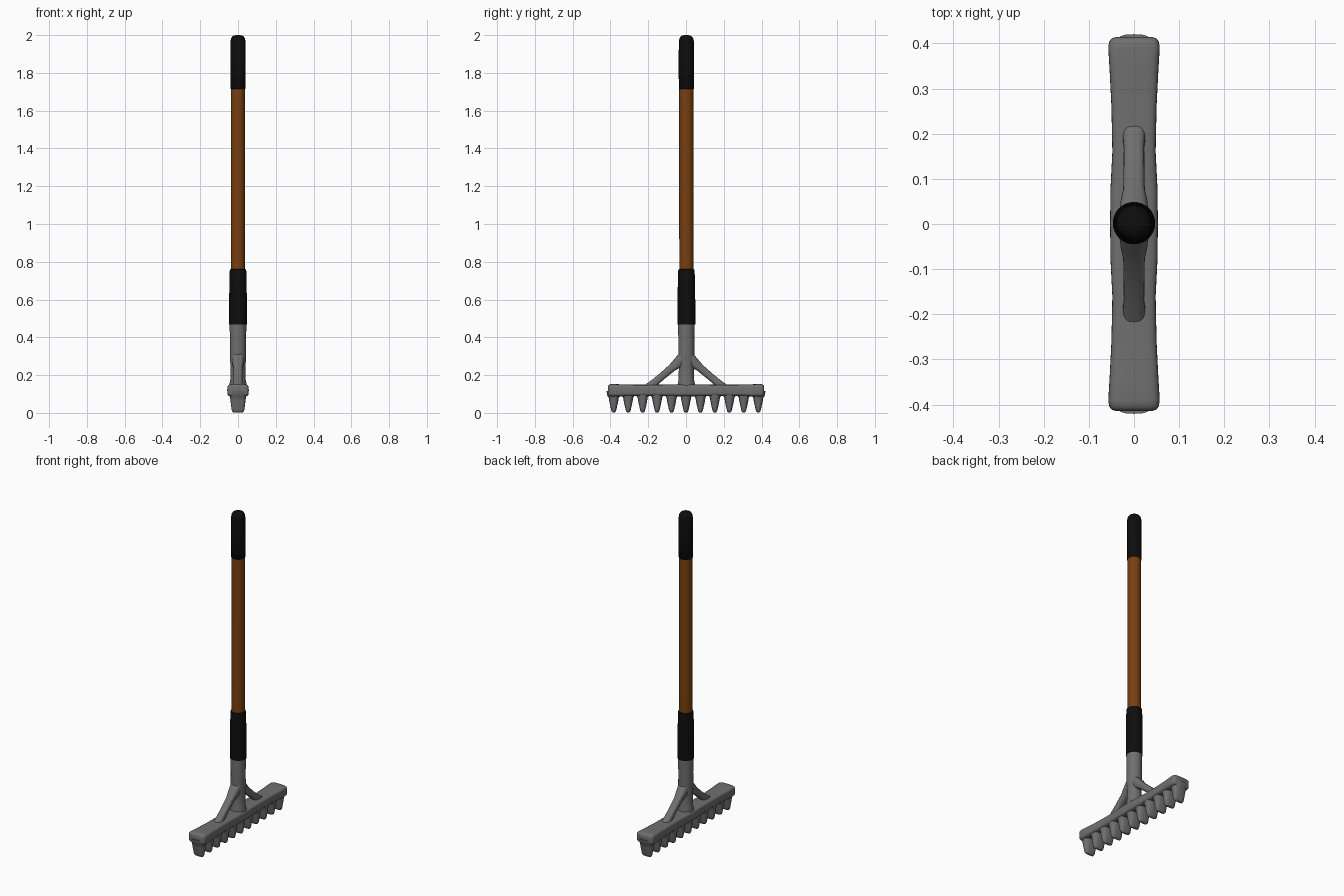
import bpy, bmesh, math
from mathutils import Vector

if "Cube" in bpy.data.objects:
    bpy.data.objects.remove(bpy.data.objects["Cube"])


def material(name, rgb):
    m = bpy.data.materials.new(name)
    m.diffuse_color = (*rgb, 1)
    m.use_nodes = True
    m.node_tree.nodes["Principled BSDF"].inputs["Base Color"].default_value = m.diffuse_color
    return m


STEEL = material("grey steel", (0.16, 0.16, 0.16))
WOOD = material("brown wood", (0.19, 0.05, 0.005))
RUBBER = material("black rubber", (0.004, 0.004, 0.004))


def loft(name, sections, u, v, mat, power=2.0, sides=32, angle=50):
    """Skin superellipse rings; each section is (centre, half u, half v)."""
    u, v = Vector(u), Vector(v)
    bm = bmesh.new()
    rings = []
    for centre, hu, hv in sections:
        ring = []
        for i in range(sides):
            a = 2 * math.pi * i / sides
            c, s = math.cos(a), math.sin(a)
            cu = math.copysign(abs(c) ** (2 / power), c) * hu
            cv = math.copysign(abs(s) ** (2 / power), s) * hv
            ring.append(bm.verts.new(Vector(centre) + u * cu + v * cv))
        rings.append(ring)
    for a, b in zip(rings, rings[1:]):
        for i in range(sides):
            j = (i + 1) % sides
            bm.faces.new((a[i], a[j], b[j], b[i]))
    bm.faces.new(rings[0][::-1])
    bm.faces.new(rings[-1])
    bmesh.ops.recalc_face_normals(bm, faces=bm.faces)
    me = bpy.data.meshes.new(name)
    bm.to_mesh(me)
    bm.free()
    me.materials.append(mat)
    ob = bpy.data.objects.new(name, me)
    bpy.context.collection.objects.link(ob)
    bpy.ops.object.select_all(action='DESELECT')
    ob.select_set(True)
    bpy.context.view_layer.objects.active = ob
    bpy.ops.object.shade_smooth_by_angle(angle=math.radians(angle))
    return ob


def turned(name, profile, mat):
    """Round upright part from (radius, z) pairs."""
    return loft(name, [((0, 0.002, z), r, r) for r, z in profile],
                (1, 0, 0), (0, 1, 0), mat)


# Pole: wooden shaft with two rubber grips
turned("wooden_shaft", [(0.037, 0.70), (0.038, 1.0), (0.038, 1.75)], WOOD)
turned("top_grip", [(0.037, 1.714), (0.040, 1.717), (0.041, 1.85), (0.040, 1.965),
                    (0.037, 1.982), (0.030, 1.993), (0.018, 1.999), (0.004, 2.0)], RUBBER)
turned("lower_grip", [(0.040, 0.465), (0.047, 0.468), (0.047, 0.60),
                      (0.044, 0.75), (0.042, 0.759), (0.037, 0.761)], RUBBER)

# Steel socket, flaring a little where it meets the bar
turned("socket", [(0.047, 0.11), (0.046, 0.15), (0.041, 0.175), (0.040, 0.25),
                  (0.043, 0.30), (0.042, 0.38), (0.044, 0.44), (0.044, 0.47)], STEEL)

# Crossbar with rounded ends, slightly wider at ends and middle
half = [(0.0, 0.053, 0.032), (0.08, 0.052, 0.031), (0.16, 0.048, 0.030),
        (0.26, 0.050, 0.030), (0.34, 0.054, 0.032), (0.39, 0.057, 0.034),
        (0.404, 0.055, 0.032), (0.411, 0.050, 0.027), (0.414, 0.042, 0.020)]
bar = [(-y, a, b) for y, a, b in reversed(half[1:])] + half
loft("crossbar", [((0, y, 0.119), a, b) for y, a, b in bar],
     (1, 0, 0), (0, 0, 1), STEEL, power=4.5, sides=40)

# Eleven tapered teeth with blunt tips
tooth = [(0.115, 0.046, 0.038), (0.092, 0.044, 0.035), (0.082, 0.042, 0.027),
         (0.065, 0.040, 0.024), (0.040, 0.037, 0.019), (0.018, 0.034, 0.014),
         (0.008, 0.031, 0.011), (0.003, 0.026, 0.007), (0.002, 0.018, 0.003)]
for i in range(11):
    y = (i - 5) * 0.0765
    loft(f"tooth_{i + 1}", [((0, y, z), a, b) for z, a, b in tooth],
         (1, 0, 0), (0, 1, 0), STEEL, power=2.8, sides=24)

# Diagonal braces, thickened where they join socket and bar
for side, name in ((1, "back_brace"), (-1, "front_brace")):
    top, foot = Vector((0, 0.012 * side, 0.291)), Vector((0, 0.205 * side, 0.128))
    d = (foot - top).normalized()
    steps = [(0, 0.034, 0.034), (0.17, 0.030, 0.028), (0.32, 0.024, 0.021),
             (0.6, 0.023, 0.019), (0.82, 0.023, 0.020), (1, 0.026, 0.024)]
    loft(name, [(top.lerp(foot, t), a, b) for t, a, b in steps],
         (1, 0, 0), d.cross(Vector((1, 0, 0))), STEEL, power=3, sides=24)
